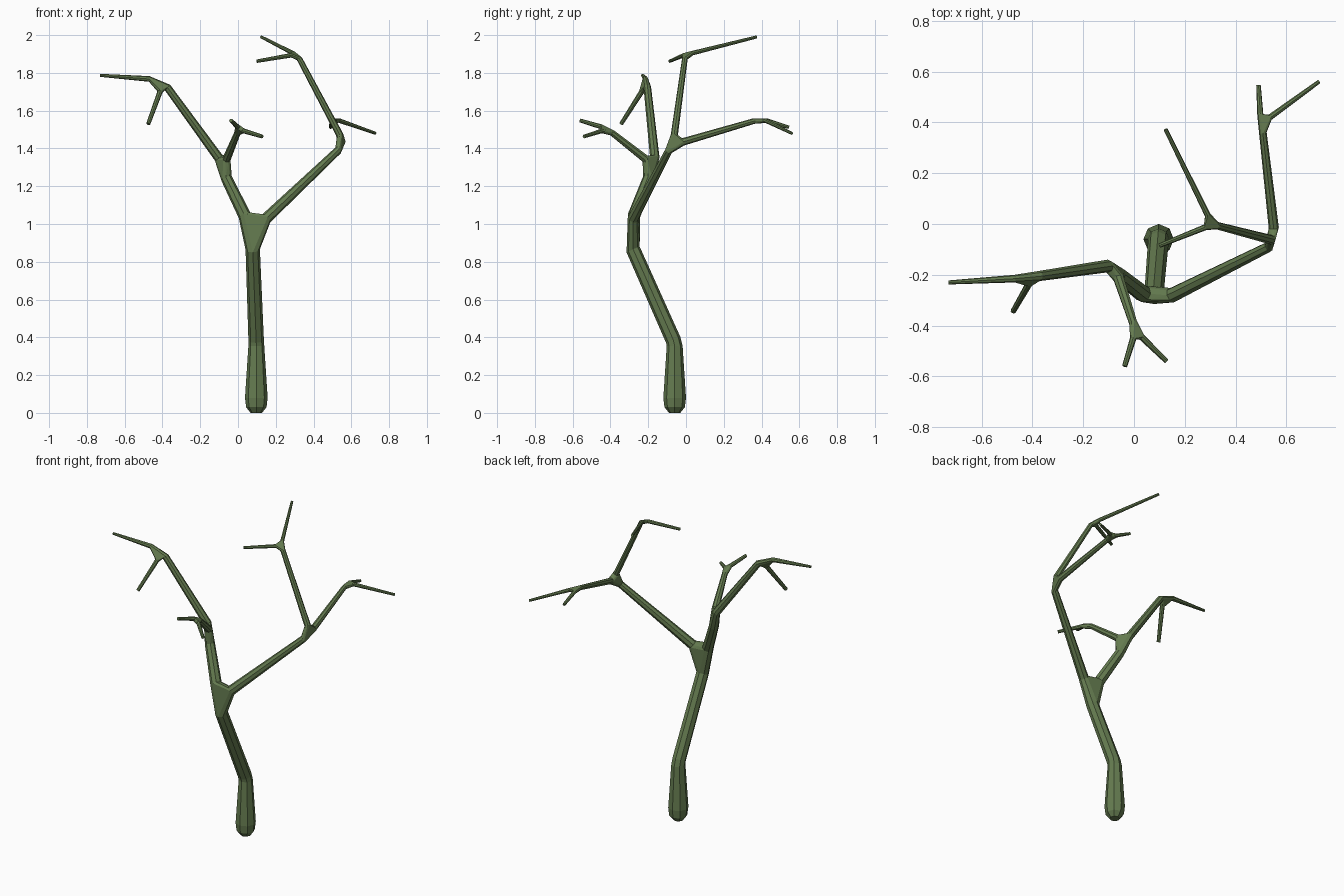
import bpy, bmesh
from math import cos, sin, pi
from mathutils import Vector

if "Cube" in bpy.data.objects:
    bpy.data.objects.remove(bpy.data.objects["Cube"])

SIDES = 8

# limb name: start x, y, z, radius, end x, y, z, radius
LIMBS = {
    "foot":         (.097, -.06, 0, .03,       .097, -.06, .03, .054),
    "stump":        (.097, -.06, .08, .06,     .097, -.06, .355, .042),
    "trunk":        (.096, -.068, .387, .041,  .078, -.28, .865, .038),
    "left":         (.035, -.275, 1.045, .034, -.06, -.20, 1.24, .03),
    "right":        (.15, -.28, 1.03, .03,     .53, -.09, 1.39, .021),
    "left_outer":   (-.102, -.165, 1.35, .025, -.375, -.205, 1.725, .02),
    "left_front":   (-.06, -.215, 1.345, .022, -.003, -.39, 1.482, .017),
    "outer_tip":    (-.47, -.215, 1.768, .015, -.73, -.23, 1.787, .008),
    "outer_drop":   (-.413, -.235, 1.70, .014, -.475, -.343, 1.53, .011),
    "front_tip_a":  (-.003, -.45, 1.515, .013, -.037, -.56, 1.548, .010),
    "front_tip_b":  (.03, -.445, 1.493, .013,  .128, -.54, 1.463, .010),
    "right_upper":  (.54, -.062, 1.47, .019,   .325, -.006, 1.875, .015),
    "right_back":   (.55, -.015, 1.435, .02,   .507, .36, 1.545, .015),
    "upper_tip_a":  (.29, .035, 1.905, .012,   .124, .373, 1.99, .008),
    "upper_tip_b":  (.28, -.013, 1.893, .012,  .10, -.085, 1.862, .009),
    "back_tip_a":   (.535, .42, 1.548, .012,   .728, .56, 1.48, .008),
    "back_tip_b":   (.497, .43, 1.547, .012,   .49, .545, 1.512, .009),
}

# joints: limb that ends there, followed by the limbs that start there
JOINTS = [
    ("foot", "stump"), ("stump", "trunk"),
    ("trunk", "left", "right"),
    ("left", "left_outer", "left_front"),
    ("right", "right_upper", "right_back"),
    ("left_outer", "outer_tip", "outer_drop"),
    ("left_front", "front_tip_a", "front_tip_b"),
    ("right_upper", "upper_tip_a", "upper_tip_b"),
    ("right_back", "back_tip_a", "back_tip_b"),
]


def ring_points(name, end):
    d = LIMBS[name]
    axis = (Vector(d[4:7]) - Vector(d[0:3])).normalized()
    centre, r = Vector(d[end * 4:end * 4 + 3]), d[end * 4 + 3]
    ref = Vector((0, 1, 0)) if abs(axis.y) < .85 else Vector((1, 0, 0))
    u = (ref - axis * ref.dot(axis)).normalized()
    v = axis.cross(u)
    return [centre + r * (cos(2 * pi * i / SIDES) * u + sin(2 * pi * i / SIDES) * v)
            for i in range(SIDES)]


def hull(bm, ends, shared):
    """Wrap several rings in one skin, leaving the shared rings open."""
    owner = {}
    for e in ends:
        for p in ring_points(*e):
            owner[bm.verts.new(p)] = e
    bmesh.ops.convex_hull(bm, input=list(owner))
    caps = []
    for f in {f for v in owner for f in v.link_faces}:
        rings = {owner[v] for v in f.verts}
        if len(rings) == 1 and rings <= shared:
            caps.append(f)
    bmesh.ops.delete(bm, geom=caps, context='FACES_ONLY')


bm = bmesh.new()
joint_ends = [[(j[0], 1)] + [(n, 0) for n in j[1:]] for j in JOINTS]
shared = {e for j in joint_ends for e in j}

# limbs, then bends and forks
for name in LIMBS:
    hull(bm, [(name, 0), (name, 1)], shared)
for ends in joint_ends:
    hull(bm, ends, shared)

bmesh.ops.remove_doubles(bm, verts=bm.verts, dist=.0005)
bmesh.ops.delete(bm, geom=[v for v in bm.verts if not v.link_faces], context='VERTS')
bmesh.ops.dissolve_limit(bm, angle_limit=.02, verts=bm.verts, edges=bm.edges)
bmesh.ops.recalc_face_normals(bm, faces=bm.faces)

mesh = bpy.data.meshes.new("bare_tree")
bm.to_mesh(mesh)
bm.free()
tree = bpy.data.objects.new("bare_tree", mesh)
bpy.context.collection.objects.link(tree)

# bark colour
bark = bpy.data.materials.new("bark")
bark.diffuse_color = (.13, .2, .08, 1)
bark.use_nodes = True
bark.node_tree.nodes["Principled BSDF"].inputs["Base Color"].default_value = bark.diffuse_color
mesh.materials.append(bark)
